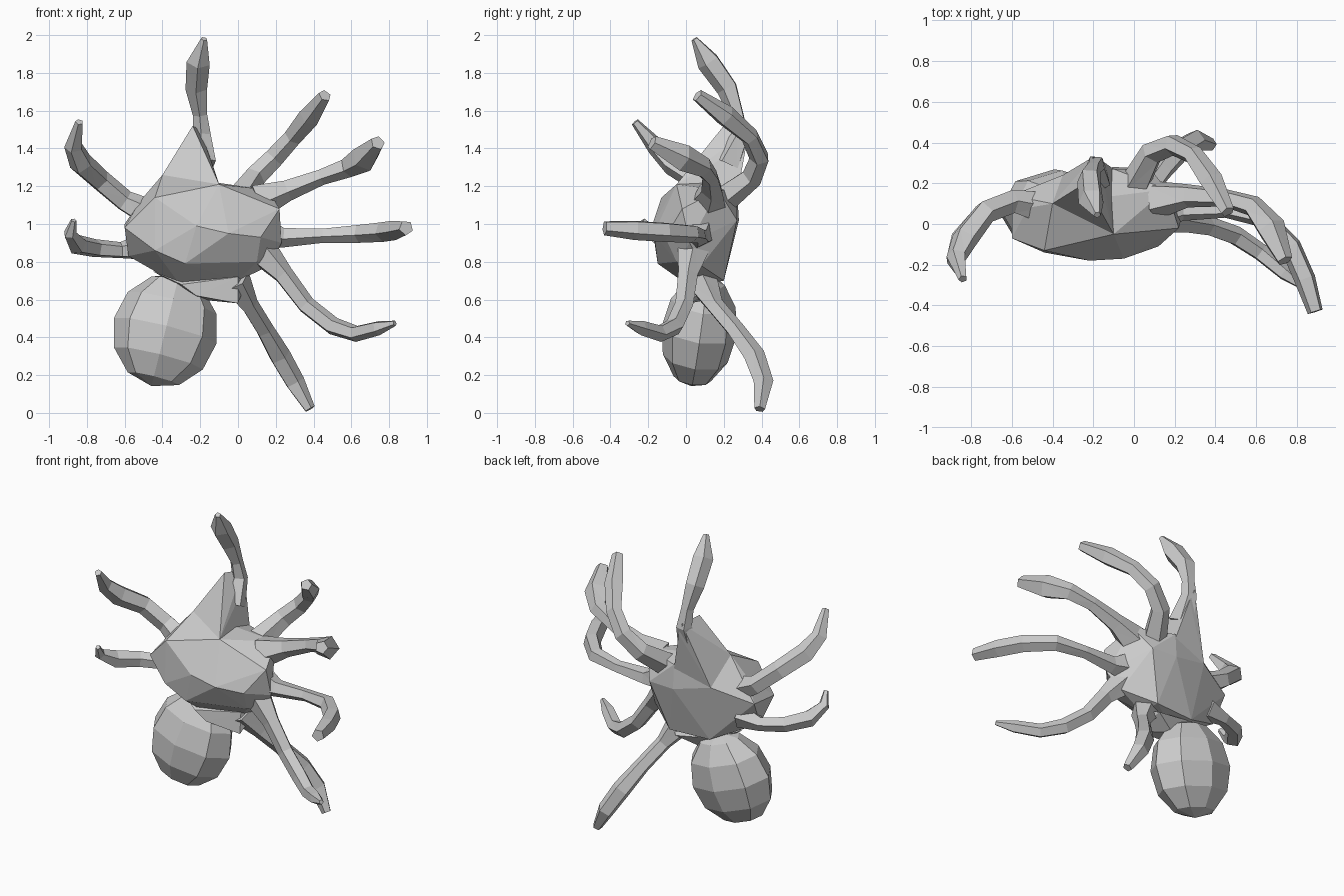
import bpy, bmesh, math
from mathutils import Vector, Matrix


def finish(bm, name):
    bmesh.ops.recalc_face_normals(bm, faces=bm.faces)
    me = bpy.data.meshes.new(name)
    bm.to_mesh(me)
    bm.free()
    ob = bpy.data.objects.new(name, me)
    bpy.context.collection.objects.link(ob)
    return ob


def hull(name, pts):
    bm = bmesh.new()
    for p in pts:
        bm.verts.new(p)
    r = bmesh.ops.convex_hull(bm, input=bm.verts)
    junk = {v for v in r["geom_interior"] + r["geom_unused"]
            if isinstance(v, bmesh.types.BMVert) and not v.link_faces}
    bmesh.ops.delete(bm, geom=list(junk), context='VERTS')
    return finish(bm, name)


def leg(name, path, sides=5):
    """Faceted tube through (x, y, z, radius) stations."""
    bm = bmesh.new()
    pts = [Vector(p[:3]) for p in path]
    rings, prev, u = [], None, None
    for i, p in enumerate(pts):
        t = (pts[min(i + 1, len(pts) - 1)] - pts[max(i - 1, 0)]).normalized()
        if prev is None:
            u = t.orthogonal().normalized()
        else:
            u = prev.rotation_difference(t) @ u
        prev = t
        w = t.cross(u)
        ring = []
        for k in range(sides):
            a = math.tau * k / sides
            ring.append(bm.verts.new(p + path[i][3] * (u * math.cos(a) + w * math.sin(a))))
        rings.append(ring)
    for a, b in zip(rings, rings[1:]):
        for k in range(sides):
            m = (k + 1) % sides
            bm.faces.new((a[k], a[m], b[m], b[k]))
    bm.faces.new(rings[0])
    bm.faces.new(rings[-1])
    bmesh.ops.triangulate(bm, faces=bm.faces)
    return finish(bm, name)


# Main body
hull("body", [
    (-.44, -.13, 1.14), (-.44, -.14, .86), (-.22, -.18, .99), (-.05, -.17, .95),
    (-.28, -.15, .79), (-.10, -.05, 1.21), (.12, -.11, .93), (.10, -.05, .80),
    (.22, -.02, 1.08), (.23, .02, .90), (.17, .08, .78), (.16, .17, 1.18),
    (-.60, -.07, .98), (-.58, .05, .83), (-.60, .14, 1.0), (-.52, .08, 1.12),
    (-.40, .10, 1.26), (-.30, .02, .67), (0, .06, .70), (-.02, .20, .70),
    (-.30, .18, .70), (-.10, .28, 1.02), (.08, .27, 1.02), (-.35, .24, 1.08),
    (-.10, .27, 1.18)])
# Pointed ridge leading into the top leg
hull("top_ridge", [
    (-.24, .20, 1.52), (-.17, .32, 1.42), (-.40, .10, 1.26), (-.10, -.05, 1.21),
    (-.10, .27, 1.15), (-.35, .24, 1.08), (-.20, .33, 1.50)])
# Waist between body and abdomen
hull("waist", [
    (-.30, -.03, .68), (-.22, -.02, .62), (0, .02, .58), (.04, .10, .68),
    (0, .03, .72), (-.30, .16, .70), (-.05, .18, .66), (-.20, .12, .60),
    (-.45, .05, .75)])

# Rounded abdomen
bm = bmesh.new()
bmesh.ops.create_uvsphere(bm, u_segments=8, v_segments=6, radius=1)
bm.transform(Matrix.Translation((-.385, .07, .435))
             @ Matrix.Rotation(math.radians(14), 4, 'Y')
             @ Matrix.Rotation(math.radians(-8), 4, 'X')
             @ Matrix.Diagonal((.28, .20, .305, 1)))
finish(bm, "abdomen")

# Legs
leg("top_leg", [(-.19, .22, 1.32, .08), (-.19, .29, 1.47, .05), (-.20, .27, 1.58, .04),
                (-.22, .22, 1.72, .06), (-.21, .12, 1.86, .065), (-.18, .045, 1.98, .018)])
leg("right_upper_leg", [(0, .18, 1.12, .08), (.09, .35, 1.25, .06), (.19, .39, 1.35, .055),
                        (.29, .34, 1.46, .05), (.38, .21, 1.57, .06), (.46, .06, 1.68, .035)])
leg("right_shoulder_leg", [(.10, .12, 1.12, .10), (.26, .14, 1.18, .06), (.44, .13, 1.25, .045),
                           (.58, .09, 1.30, .055), (.67, -.02, 1.35, .075), (.74, -.18, 1.43, .04)])
leg("right_middle_leg", [(.12, .06, .96, .10), (.24, .07, .93, .055), (.45, .07, .94, .04),
                         (.64, .03, .95, .05), (.77, -.11, .96, .055), (.84, -.27, .97, .055),
                         (.89, -.43, .98, .04)])
leg("right_lower_leg", [(.12, .04, .86, .09), (.24, .01, .73, .055), (.36, -.01, .57, .05),
                        (.50, -.06, .46, .05), (.62, -.14, .42, .045), (.74, -.24, .45, .04),
                        (.83, -.31, .475, .015)])
leg("right_bottom_leg", [(-.02, .08, .70, .09), (.06, .15, .57, .05), (.14, .26, .44, .05),
                         (.22, .36, .30, .06), (.30, .41, .16, .055), (.38, .39, .02, .03)])
leg("left_upper_leg", [(-.46, .08, 1.05, .08), (-.60, .11, 1.12, .06), (-.73, .06, 1.23, .06),
                       (-.83, -.07, 1.32, .065), (-.87, -.16, 1.41, .05), (-.84, -.27, 1.54, .022)])
leg("left_lower_leg", [(-.48, .10, .88, .08), (-.62, .10, .86, .045), (-.75, .04, .87, .05),
                       (-.85, -.08, .89, .055), (-.89, -.18, .95, .035), (-.87, -.23, 1.02, .015)])
